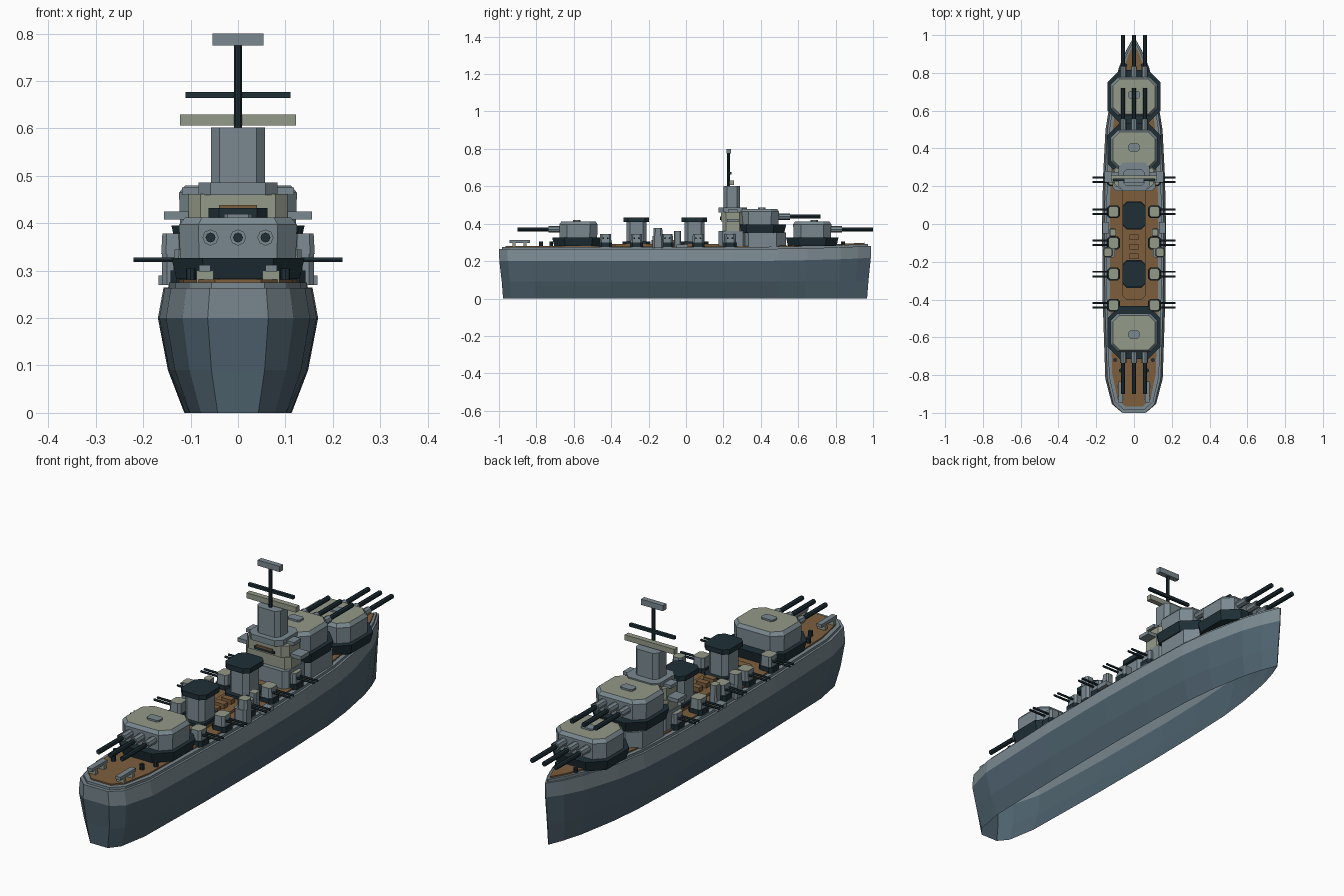
import bpy, bmesh, math
from mathutils import Matrix

cube = bpy.data.objects.get("Cube")
if cube:
    bpy.data.objects.remove(cube)


def material(name, r, g, b):
    m = bpy.data.materials.new(name)
    m.use_nodes = True
    m.diffuse_color = (r, g, b, 1)
    m.node_tree.nodes["Principled BSDF"].inputs["Base Color"].default_value = (r, g, b, 1)
    return m


GREY = material("light grey", .195, .25, .28)
HULL = material("hull blue grey", .076, .122, .156)
DARK = material("dark steel", .013, .028, .037)
WOOD = material("deck brown", .205, .114, .048)
PALE = material("pale green grey", .29, .32, .25)


def finish(name, bm, mats):
    bmesh.ops.recalc_face_normals(bm, faces=bm.faces[:])
    me = bpy.data.meshes.new(name)
    bm.to_mesh(me)
    bm.free()
    for m in mats:
        me.materials.append(m)
    ob = bpy.data.objects.new(name, me)
    bpy.context.collection.objects.link(ob)
    return ob


# Octagonal prism: half sizes hx, hy, chamfer ch, top scaled by taper
def block(name, x, y, z0, z1, hx, hy, mat, ch=0, taper=1, roof=None):
    bm = bmesh.new()
    if ch:
        pts = [(hx, hy - ch), (hx - ch, hy), (ch - hx, hy), (-hx, hy - ch),
               (-hx, ch - hy), (ch - hx, -hy), (hx - ch, -hy), (hx, ch - hy)]
    else:
        pts = [(hx, hy), (-hx, hy), (-hx, -hy), (hx, -hy)]
    low = [bm.verts.new((x + px, y + py, z0)) for px, py in pts]
    top = [bm.verts.new((x + px * taper, y + py * taper, z1)) for px, py in pts]
    n = len(pts)
    for i in range(n):
        j = (i + 1) % n
        bm.faces.new((low[i], low[j], top[j], top[i]))
    bm.faces.new(low[::-1])
    bm.faces.new(top).material_index = 1
    return finish(name, bm, [mat, roof or mat])


def rod(name, start, axis, length, r, mat, sides=8):
    bm = bmesh.new()
    bmesh.ops.create_cone(bm, cap_ends=True, segments=sides, radius1=r, radius2=r, depth=abs(length))
    turn = {"x": Matrix.Rotation(math.pi / 2, 4, "Y"),
            "y": Matrix.Rotation(math.pi / 2, 4, "X"), "z": Matrix()}[axis]
    mid = list(start)
    mid["xyz".index(axis)] += length / 2
    bmesh.ops.transform(bm, matrix=Matrix.Translation(mid) @ turn, verts=bm.verts[:])
    return finish(name, bm, [mat])


# Hull outline: station y and half beam
OUTLINE = [(-1, .064), (-.955, .117), (-.82, .152), (-.4, .166), (0, .169), (.25, .164),
           (.5, .151), (.65, .127), (.83, .08), (.92, .042), (.99, .002)]


# Loft an outline through levels of (beam scale, length scale, z)
def loft(name, levels, mats, level_mats):
    bm = bmesh.new()
    rows = []
    for y, w in OUTLINE:
        lift = .018 * max(0, y) ** 3
        rows.append([[bm.verts.new((s * w * ws, y * ys, z + lift * (z > .15)))
                      for ws, ys, z in levels] for s in (-1, 1)])
    for a, b in zip(rows, rows[1:]):
        for s in (0, 1):
            for i, mi in enumerate(level_mats):
                f = bm.faces.new((a[s][i], b[s][i], b[s][i + 1], a[s][i + 1]))
                f.material_index = mi
        bm.faces.new((a[0][-1], b[0][-1], b[1][-1], a[1][-1])).material_index = level_mats[-1]
    for r in (rows[0], rows[-1]):
        for i, mi in enumerate(level_mats):
            bm.faces.new((r[0][i], r[1][i], r[1][i + 1], r[0][i + 1])).material_index = mi
    return finish(name, bm, mats)


loft("hull", [(.67, .978, 0), (.875, .985, .09), (1, .998, .2), (.93, 1, .264)],
     [HULL, GREY], [0, 0, 1])
loft("deck_edge", [(.87, .984, .255), (.87, .984, .275)], [GREY], [0])
loft("wooden_deck", [(.76, .965, .26), (.76, .965, .281)], [WOOD], [0])


# Main turrets: d is the gun direction along y
def turret(name, y, z, d):
    block(name + "_barbette", 0, y, z - .045, z, .13, .13, DARK, .06, 1.08)
    block(name + "_house", 0, y, z - .005, z + .07, .122, .1, GREY, .04, 1.02)
    block(name + "_roof", 0, y, z + .07, z + .085, .124, .102, GREY, .04, .9, PALE)
    block(name + "_hatch", 0, y + d * .01, z + .085, z + .093, .03, .02, GREY, .008)
    for i, x in enumerate((-.058, 0, .058)):
        rod(f"{name}_sleeve_{i}", (x, y + d * .08, z + .043), "y", d * .08, .017, GREY)
        rod(f"{name}_barrel_{i}", (x, y + d * .12, z + .043), "y", d * .205, .0105, DARK)


turret("aft_turret", -.575, .327, -1)
turret("bow_turret", .675, .327, 1)
turret("upper_turret", .395, .395, 1)
block("upper_turret_base", 0, .41, .27, .352, .125, .125, GREY, .05)

# Deckhouse and funnels
block("deckhouse", 0, -.1, .275, .292, .06, .3, WOOD, .02)
for label, y in (("fore", .045), ("aft", -.265)):
    block(label + "_funnel_base", 0, y, .28, .305, .058, .075, DARK, .02)
    block(label + "_funnel", 0, y, .3, .412, .048, .054, GREY, .02)
    block(label + "_funnel_cap", 0, y, .41, .432, .062, .068, DARK, .022)
for i, y in enumerate((-.17, -.12, -.07)):
    block(f"deck_locker_{i}", 0, y, .29, .312, .025, .014, WOOD)

# Bridge tower
block("bridge_base", 0, .25, .275, .36, .115, .075, GREY, .02)
block("bridge_lower", 0, .25, .36, .412, .112, .055, PALE, .02)
block("bridge_wings", 0, .25, .408, .425, .156, .03, GREY)
block("bridge_upper", 0, .25, .412, .462, .104, .062, PALE, .025)
block("bridge_window", 0, .187, .42, .432, .05, .004, DARK)
block("bridge_visor", 0, .187, .432, .439, .04, .005, WOOD)
block("bridge_roof", 0, .25, .46, .486, .083, .075, GREY, .025)
block("tower", 0, .245, .485, .602, .057, .045, GREY, .018)
block("rangefinder", 0, .245, .606, .63, .122, .012, PALE)
rod("mast", (0, .228, .6), "z", .176, .008, DARK)
block("yard", 0, .235, .664, .677, .111, .007, DARK)
block("radar", 0, .228, .775, .8, .054, .012, GREY)
for side, s in (("left", 1), ("right", -1)):
    block(side + "_lookout", s * .1, .25, .46, .475, .018, .025, GREY)

# Secondary guns, light guns and deck fittings on both sides
for side, s in (("left", 1), ("right", -1)):
    for i, y in enumerate((.235, .065, -.1, -.265, -.43)):
        n = f"{side}_gun_{i}"
        block(n + "_base", s * .108, y, .27, .3, .034, .034, DARK, .012)
        block(n + "_house", s * .108, y, .3, .345, .028, .031, GREY, .01, .92, PALE)
        for k in (-1, 1):
            rod(f"{n}_barrel_{k + 1}", (s * .125, y + k * .012, .323), "x", s * .095, .005, DARK, 6)
    block(side + "_mid_platform", s * .13, -.15, .27, .335, .03, .028, GREY, .01)
    block(side + "_mid_director", s * .138, -.15, .335, .378, .024, .025, GREY, .01, .9, PALE)
    block(side + "_mid_light_gun", s * .112, -.045, .28, .36, .018, .02, GREY, .006, .9, PALE)
    block(side + "_side_box", s * .15, -.02, .27, .29, .018, .03, GREY)
    block(side + "_stern_rack", s * .07, -.89, .298, .312, .012, .055, GREY)
    for i, y in enumerate((-.92, -.86)):
        block(f"{side}_stern_rack_leg_{i}", s * .07, y, .275, .3, .018, .008, PALE)
    for i, (x, y) in enumerate(((.07, -.775), (.1, -.72), (.045, .84))):
        rod(f"{side}_bollard_{i}", (s * x, y, .275), "z", .03, .01, DARK)
